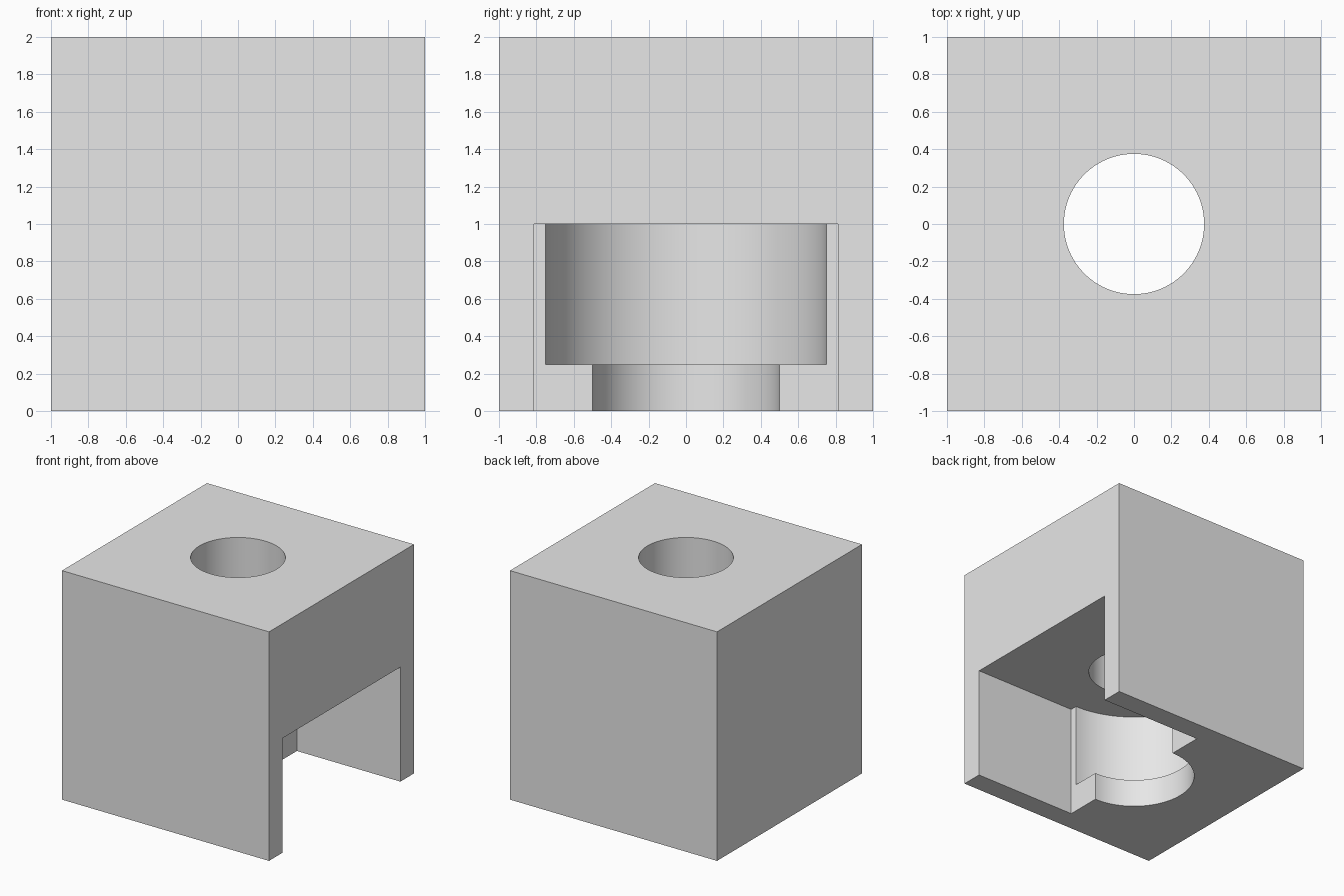
import bpy
import math

default_cube = bpy.data.objects.get("Cube")
if default_cube:
    bpy.data.objects.remove(default_cube, do_unlink=True)

grey = bpy.data.materials.new("light_grey")
grey.use_nodes = True
colour = (0.8, 0.8, 0.8, 1)
grey.diffuse_color = colour
grey.node_tree.nodes["Principled BSDF"].inputs["Base Color"].default_value = colour


def box(name, low, high):
    centre = [(a + b) / 2 for a, b in zip(low, high)]
    bpy.ops.mesh.primitive_cube_add(size=1, location=centre)
    obj = bpy.context.object
    obj.name = name
    obj.scale = [b - a for a, b in zip(low, high)]
    bpy.ops.object.transform_apply(location=True, rotation=False, scale=True)
    obj.data.materials.append(grey)
    return obj


def cylinder(name, radius, bottom, top):
    bpy.ops.mesh.primitive_cylinder_add(
        vertices=96, radius=radius, depth=top - bottom,
        location=(0, 0, (bottom + top) / 2))
    obj = bpy.context.object
    obj.name = name
    obj.data.materials.append(grey)
    return obj


# Solid block
block = box("block", (-1, -1, 0), (1, 1, 2))

# Side slot, wide round pocket, narrower floor opening, top bore
cutters = [
    box("slot_cutter", (0, -0.8125, -0.1), (1.1, 0.8125, 1)),
    cylinder("pocket_cutter", 0.75, 0.25, 1),
    cylinder("floor_opening_cutter", 0.5, -0.1, 0.5),
    cylinder("bore_cutter", 0.375, 0.6, 2.1),
]

bpy.ops.object.select_all(action="DESELECT")
bpy.context.view_layer.objects.active = block
block.select_set(True)
for cutter in cutters:
    cutter.hide_render = True
    cut = block.modifiers.new(cutter.name, "BOOLEAN")
    cut.operation = "DIFFERENCE"
    cut.solver = "EXACT"
    cut.object = cutter
    bpy.ops.object.modifier_apply(modifier=cut.name)
    bpy.data.objects.remove(cutter, do_unlink=True)

# Smooth round walls with crisp edges
bpy.ops.object.shade_smooth_by_angle(angle=math.radians(30))
